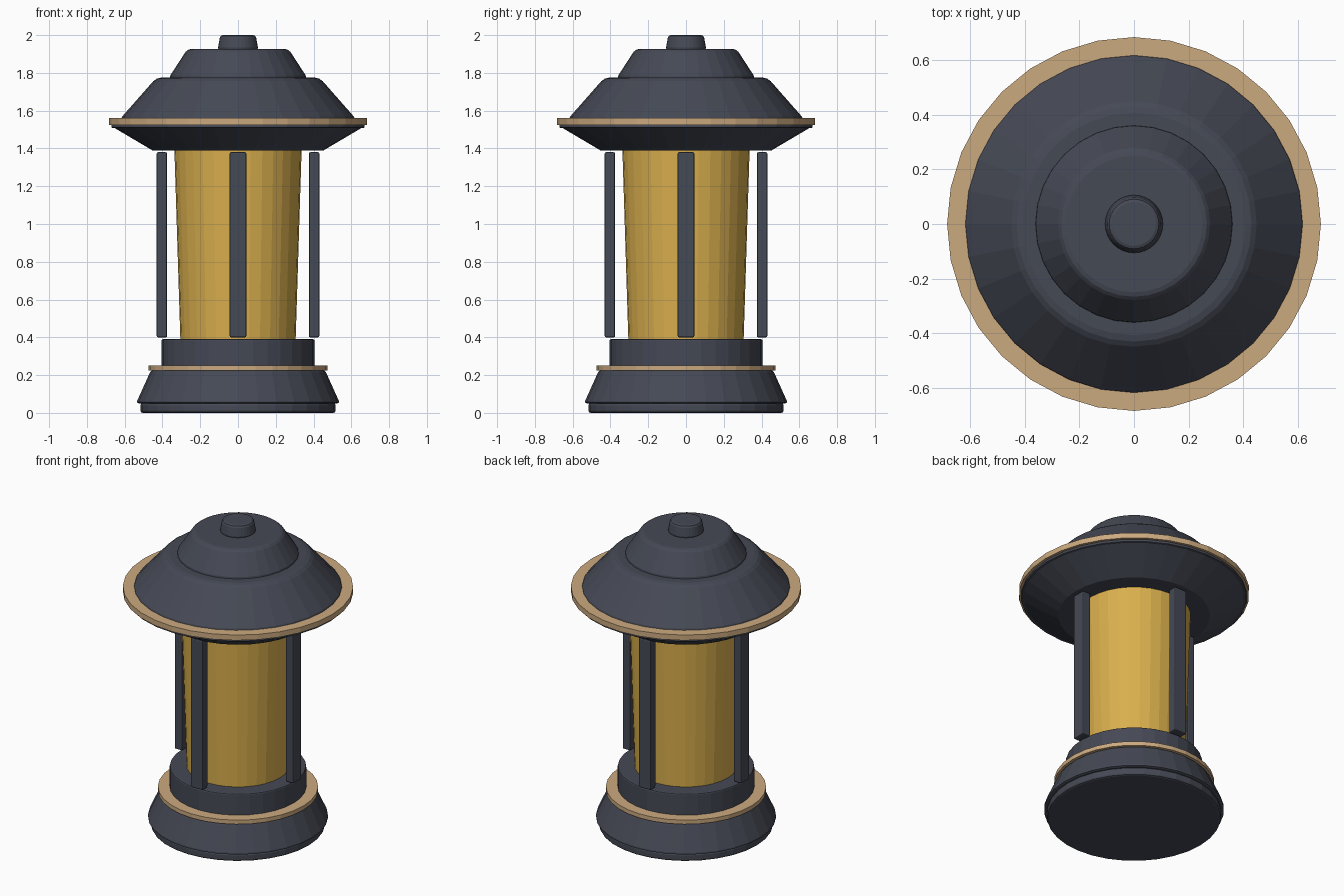
import bpy, bmesh, math
from mathutils import Matrix

if "Cube" in bpy.data.objects:
    bpy.data.objects.remove(bpy.data.objects["Cube"])


def material(name, rgb):
    m = bpy.data.materials.new(name)
    m.diffuse_color = (*rgb, 1.0)
    m.use_nodes = True
    m.node_tree.nodes["Principled BSDF"].inputs["Base Color"].default_value = m.diffuse_color
    return m


iron = material("dark iron", (0.060, 0.067, 0.090))
brass = material("tan brass", (0.60, 0.40, 0.215))
amber = material("amber glass", (0.70, 0.43, 0.075))


def finish(name, bm, mat, bevel):
    mesh = bpy.data.meshes.new(name)
    bm.to_mesh(mesh)
    bm.free()
    mesh.materials.append(mat)
    obj = bpy.data.objects.new(name, mesh)
    bpy.context.collection.objects.link(obj)
    if bevel:
        mod = obj.modifiers.new("edge bevel", "BEVEL")
        mod.width = bevel
        mod.segments = 2
        mod.limit_method = "ANGLE"
        mod.angle_limit = math.radians(30)
    return obj


def frustum(name, r_low, r_high, z_low, z_high, mat, bevel=0.0):
    bm = bmesh.new()
    bmesh.ops.create_cone(bm, cap_ends=True, segments=32,
                          radius1=r_low, radius2=r_high, depth=z_high - z_low,
                          matrix=Matrix.Translation((0, 0, (z_low + z_high) / 2)))
    return finish(name, bm, mat, bevel)


def post(name, angle):
    bm = bmesh.new()
    place = (Matrix.Rotation(angle, 4, "Z") @ Matrix.Translation((0.403, 0, 0.89))
             @ Matrix.Diagonal((0.056, 0.088, 0.98, 1)))
    bmesh.ops.create_cube(bm, size=1, matrix=place)
    return finish(name, bm, mat=iron, bevel=0.008)


# Stepped base with a brass trim ring
frustum("foot_disc", 0.517, 0.517, 0.0, 0.052, iron, 0.012)
frustum("base_skirt", 0.54, 0.46, 0.05, 0.228, iron, 0.015)
frustum("base_trim_ring", 0.475, 0.475, 0.225, 0.252, brass)
frustum("base_collar", 0.405, 0.405, 0.24, 0.39, iron, 0.008)

# Glass and its four guard posts
frustum("glass_body", 0.305, 0.337, 0.38, 1.40, amber)
for i in range(4):
    post(f"guard_post_{i + 1}", i * math.pi / 2)

# Roof: soffit, brass rim, two tiers and a knob
frustum("roof_soffit", 0.45, 0.66, 1.388, 1.512, iron)
frustum("roof_lip", 0.67, 0.67, 1.508, 1.526, iron, 0.006)
frustum("roof_trim_ring", 0.683, 0.683, 1.525, 1.56, brass)
frustum("roof_lower_tier", 0.63, 0.432, 1.55, 1.775, iron, 0.025)
frustum("roof_upper_tier", 0.368, 0.268, 1.772, 1.926, iron, 0.018)
frustum("top_knob", 0.108, 0.094, 1.92, 2.0, iron, 0.014)
